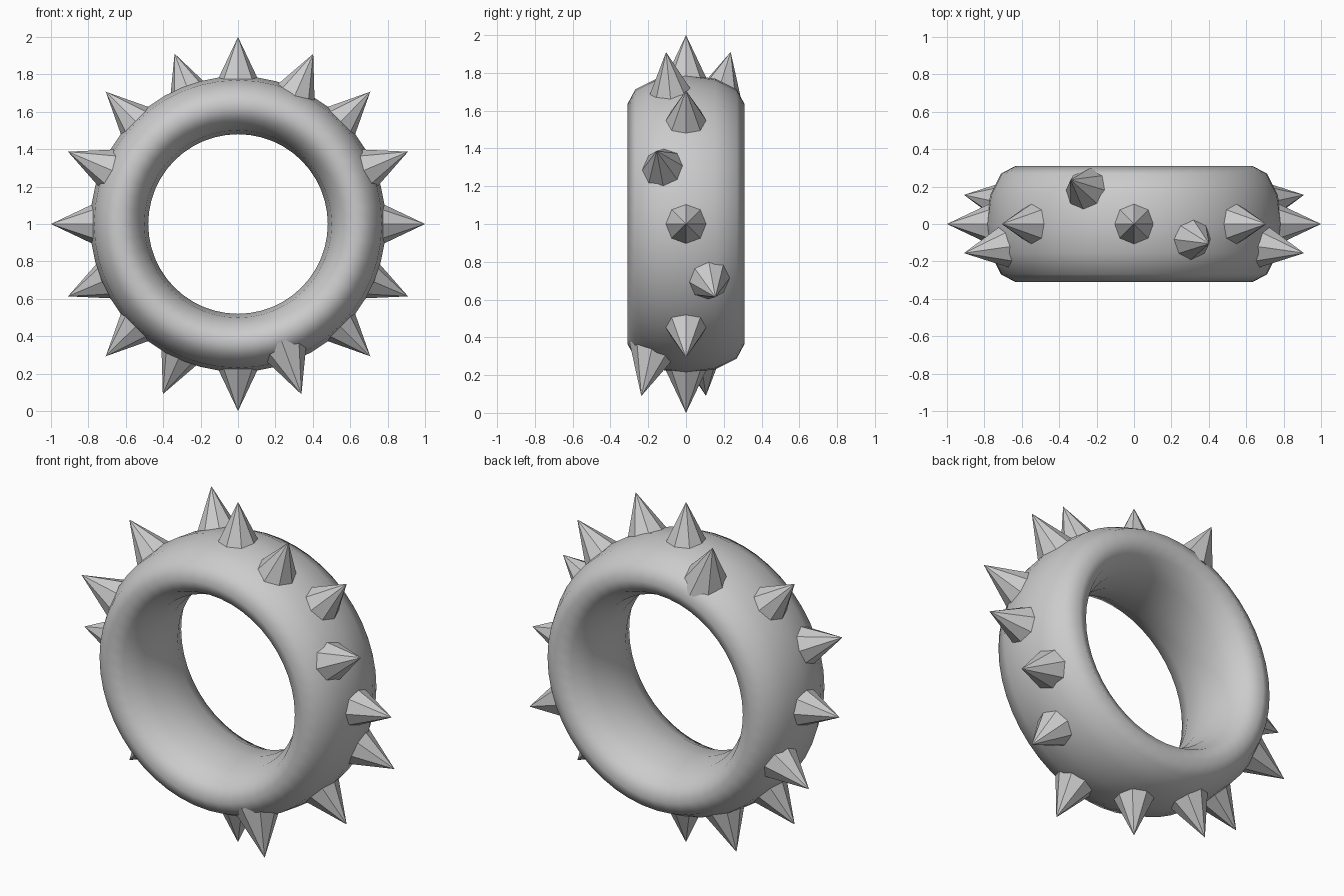
import bpy
from mathutils import Vector, Matrix

if "Cube" in bpy.data.objects:
    bpy.data.objects.remove(bpy.data.objects["Cube"])

CENTRE = Vector((0, 0, 1))

# Ring: torus standing upright, stretched to double width along its axis
bpy.ops.mesh.primitive_torus_add(major_radius=0.635, minor_radius=0.155,
                                 major_segments=48, minor_segments=12)
ring = bpy.context.object
ring.name = "ring"
ring.data.transform(Matrix.Rotation(1.5707963, 4, 'X') @ Matrix.Diagonal((1, 1, 2, 1)))
ring.location = CENTRE
bpy.ops.object.shade_smooth()

# Spikes: eight-sided cones pointing out from the centre, tip at radius 1
BASE, RADIUS = 0.72, 0.133


def spike(direction, name):
    u = Vector(direction).normalized()
    side = u.cross(Vector((0, 1, 0))).normalized()
    up = u.cross(side)
    rot = Matrix((side, up, u)).transposed().to_4x4()
    bpy.ops.mesh.primitive_cone_add(vertices=8, radius1=RADIUS, radius2=0, depth=1 - BASE)
    ob = bpy.context.object
    ob.name = name
    ob.matrix_world = Matrix.Translation(CENTRE + u * (1 + BASE) / 2) @ rot


# Half of the tips; the others are opposite through the centre
tips = [(1, 0, 0), (0.905, -0.155, 0.385), (0.707, 0, 0.707), (0.40, -0.105, 0.905),
        (0, 0, 1), (-0.337, 0.235, 0.905), (-0.707, 0, 0.707), (-0.905, -0.155, 0.385)]
for i, t in enumerate(tips):
    spike(t, f"spike_{i + 1}")
    spike([-c for c in t], f"spike_{i + 9}")
